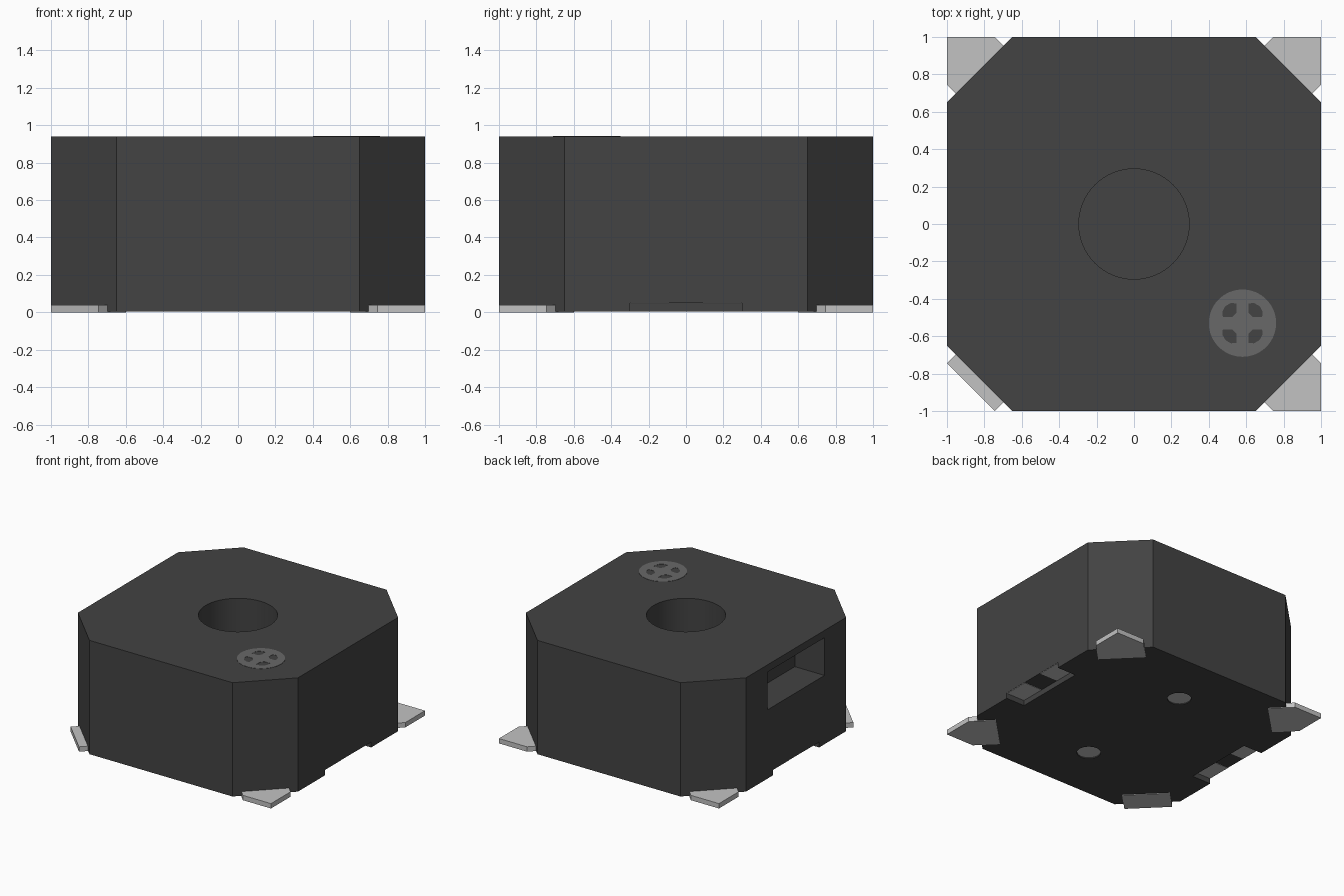
import bpy, bmesh, math
from mathutils import Matrix

if "Cube" in bpy.data.objects:
    bpy.data.objects.remove(bpy.data.objects["Cube"], do_unlink=True)


def material(name, v):
    m = bpy.data.materials.new(name)
    m.use_nodes = True
    m.diffuse_color = (v, v, v, 1)
    b = m.node_tree.nodes["Principled BSDF"]
    b.inputs["Base Color"].default_value = (v, v, v, 1)
    b.inputs["Roughness"].default_value = 0.6
    return m


BLACK = material("black plastic", 0.056)
METAL = material("light metal", 0.54)
GREY = material("marker grey", 0.14)


def prism(name, loops, z0, z1, mat):
    """Extrude an outline, plus optional hole outlines, from z0 to z1."""
    bm = bmesh.new()
    edges = []
    for pts in loops:
        vs = [bm.verts.new((x, y, z0)) for x, y in pts]
        edges += [bm.edges.new((v, vs[i - 1])) for i, v in enumerate(vs)]
    if len(loops) == 1:
        bm.faces.new(vs)
    else:
        bmesh.ops.triangle_fill(bm, use_beauty=True, edges=edges)
    ext = bmesh.ops.extrude_face_region(bm, geom=bm.faces[:], use_keep_orig=True)
    new = [g for g in ext["geom"] if isinstance(g, bmesh.types.BMVert)]
    bmesh.ops.translate(bm, vec=(0, 0, z1 - z0), verts=new)
    bmesh.ops.recalc_face_normals(bm, faces=bm.faces[:])
    me = bpy.data.meshes.new(name)
    bm.to_mesh(me)
    bm.free()
    me.materials.append(mat)
    ob = bpy.data.objects.new(name, me)
    bpy.context.collection.objects.link(ob)
    return ob


def circle(x, y, r, n=64):
    return [(x + r * math.cos(2 * math.pi * i / n),
             y + r * math.sin(2 * math.pi * i / n)) for i in range(n)]


def rect(x0, x1, y0, y1):
    return [(x0, y0), (x1, y0), (x1, y1), (x0, y1)]


def cut(target, outline, z0, z1):
    """Subtract a prism from the target and discard the cutter."""
    cutter = prism("cutter", [outline], z0, z1, BLACK)
    cutter.hide_render = True
    mod = target.modifiers.new("cut", "BOOLEAN")
    mod.operation = "DIFFERENCE"
    mod.solver = "EXACT"
    mod.object = cutter
    bpy.context.view_layer.objects.active = target
    bpy.ops.object.modifier_apply(modifier=mod.name)
    bpy.data.objects.remove(cutter, do_unlink=True)


# Housing: square block with chamfered corners
BOTTOM, TOP, C = 0.005, 0.94, 0.65
octagon = [(-C, -1), (C, -1), (1, -C), (1, C), (C, 1), (-C, 1), (-1, C), (-1, -C)]
housing = prism("housing", [octagon], BOTTOM, TOP, BLACK)

# Sound hole in the top and port in the side
cut(housing, circle(0, 0, 0.295), 0.03, 1.2)
cut(housing, rect(-1.2, -0.73, -0.37, 0.37), 0.57, 0.88)

# Underside notches and pin recesses
for s in (-1, 1):
    x0, x1 = sorted((s * 0.83, s * 1.2))
    cut(housing, rect(x0, x1, -0.3, 0.3), -0.2, 0.05)
    cut(housing, circle(0, s * 0.53, 0.09, 32), -0.2, 0.02)

bpy.ops.object.select_all(action="DESELECT")
housing.select_set(True)
bpy.context.view_layer.objects.active = housing
bpy.ops.object.shade_smooth_by_angle(angle=math.radians(30))

# Metal strips in the notches and pin ends in the recesses
for side, s in (("left", 1), ("right", -1)):
    x0, x1 = sorted((s * 0.832, s * 0.998))
    for end, t in (("back", 1), ("front", -1)):
        y0, y1 = sorted((t * 0.09, t * 0.298))
        prism(f"{side}_{end}_strip", [rect(x0, x1, y0, y1)], 0.047, 0.053, METAL)
for end, s in (("back", 1), ("front", -1)):
    prism(f"{end}_pin_end", [circle(0, s * 0.53, 0.088, 32)], 0.012, 0.022, METAL)

# Corner solder tabs; the front right one has its tip cut off
tab = [(1, 0.745), (1, 1), (0.745, 1), (0.60, 0.855), (0.855, 0.60)]
for name, sx, sy in (("back_left", 1, 1), ("back_right", -1, 1),
                     ("front_left", 1, -1), ("front_right", -1, -1)):
    pts = [p for p in tab if name != "front_right" or p != (1, 1)]
    prism(name + "_tab", [[(sx * x, sy * y) for x, y in pts]], 0.0, 0.04, METAL)

# Polarity marker: thin disc with four cutouts leaving a plus sign
MX, MY = 0.58, -0.53
cutout = [(0.055, 0.033), (0.105, 0.033), (0.108, 0.06), (0.095, 0.085),
          (0.085, 0.095), (0.06, 0.108), (0.033, 0.105), (0.033, 0.055)]
loops = [circle(MX, MY, 0.18)]
for k in range(4):
    rot = Matrix.Rotation(k * math.pi / 2, 2)
    loops.append([(MX + rot[0][0] * x + rot[0][1] * y,
                   MY + rot[1][0] * x + rot[1][1] * y) for x, y in cutout])
prism("polarity_marker", loops, TOP - 0.001, TOP + 0.002, GREY)
